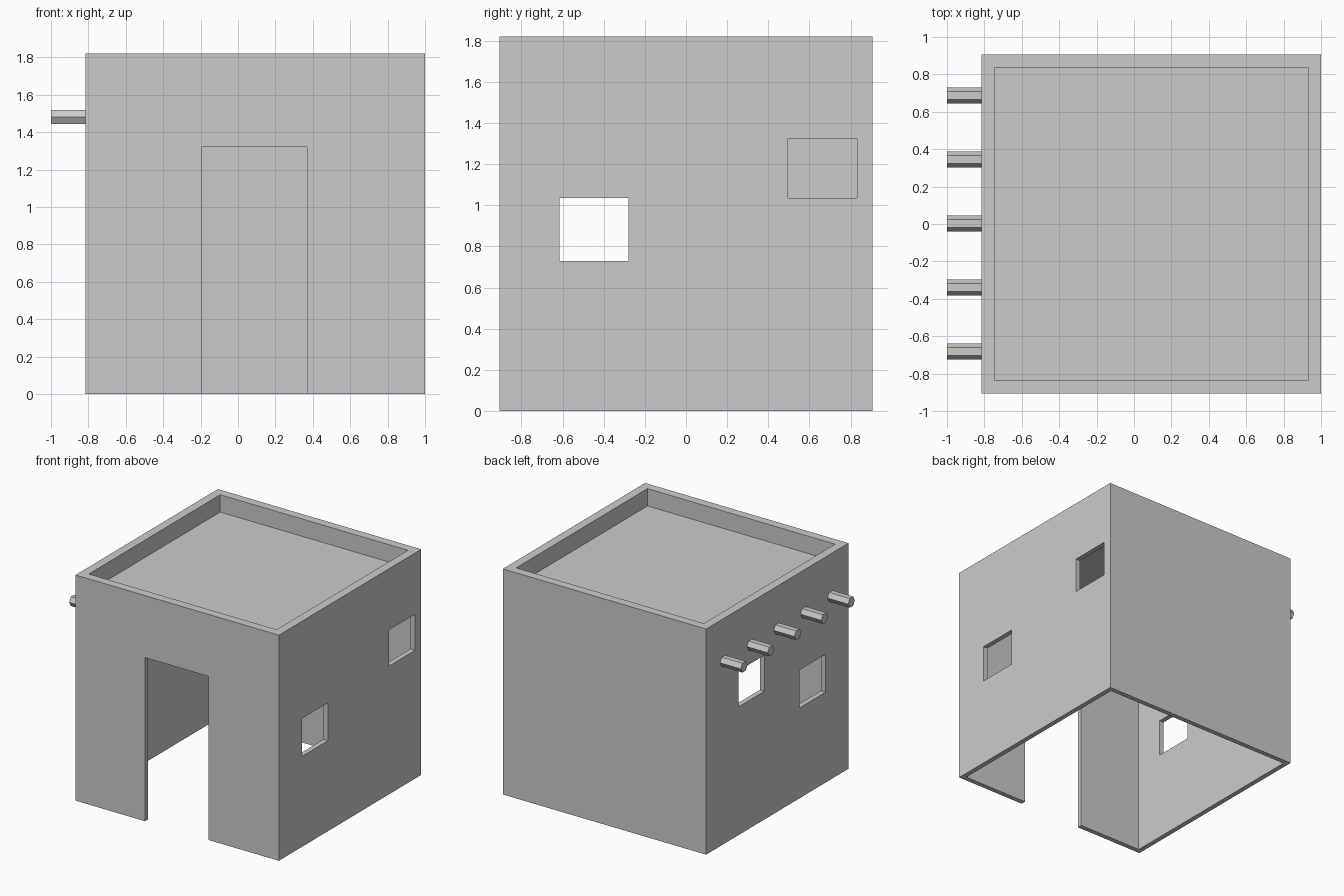
import bpy, math

if "Cube" in bpy.data.objects:
    bpy.data.objects.remove(bpy.data.objects["Cube"])

X0, X1, Y, H = -0.815, 1.0, 0.907, 1.82
WALL, RIM, ROOF = 0.04, 0.07, 1.68


def box(name, x0, x1, y0, y1, z0, z1):
    bpy.ops.mesh.primitive_cube_add(
        size=1, location=((x0 + x1) / 2, (y0 + y1) / 2, (z0 + z1) / 2))
    ob = bpy.context.object
    ob.name = name
    ob.scale = (x1 - x0, y1 - y0, z1 - z0)
    bpy.ops.object.transform_apply(location=True, rotation=False, scale=True)
    return ob


def cut(target, *bounds):
    cutter = box("cutter", *bounds)
    cutter.hide_render = True
    mod = target.modifiers.new("cut", 'BOOLEAN')
    mod.operation = 'DIFFERENCE'
    mod.solver = 'EXACT'
    mod.object = cutter
    bpy.context.view_layer.objects.active = target
    bpy.ops.object.modifier_apply(modifier=mod.name)
    bpy.data.objects.remove(cutter, do_unlink=True)


# House shell: open-bottomed room below, sunken flat roof above
house = box("house_walls", X0, X1, -Y, Y, 0, H)
cut(house, X0 + WALL, X1 - WALL, -Y + WALL, Y - WALL, -0.5, ROOF - WALL)
cut(house, X0 + RIM, X1 - RIM, -Y + RIM, Y - RIM, ROOF, H + 0.5)

# Doorway in the front wall
cut(house, -0.195, 0.37, -Y - 0.2, -Y + 0.2, -0.3, 1.32)

# Windows: side wall x, y range, z range
for x, y0, y1, z0, z1 in (
        (X1, -0.615, -0.28, 0.73, 1.035),
        (X1, 0.495, 0.83, 1.035, 1.325),
        (X0, -0.615, -0.28, 0.73, 1.035),
        (X0, 0.165, 0.495, 1.035, 1.325)):
    cut(house, x - 0.2, x + 0.2, y0, y1, z0, z1)

# Row of six-sided roof beam ends on the left wall
x_in = X0 + WALL / 2
for i in range(5):
    bpy.ops.mesh.primitive_cylinder_add(
        vertices=6, radius=0.043, depth=x_in + 1.0,
        location=((x_in - 1.0) / 2, 0.003 + (i - 2) * 0.342, 1.48),
        rotation=(0, math.pi / 2, 0))
    bpy.context.object.name = f"roof_beam_{i + 1}"
